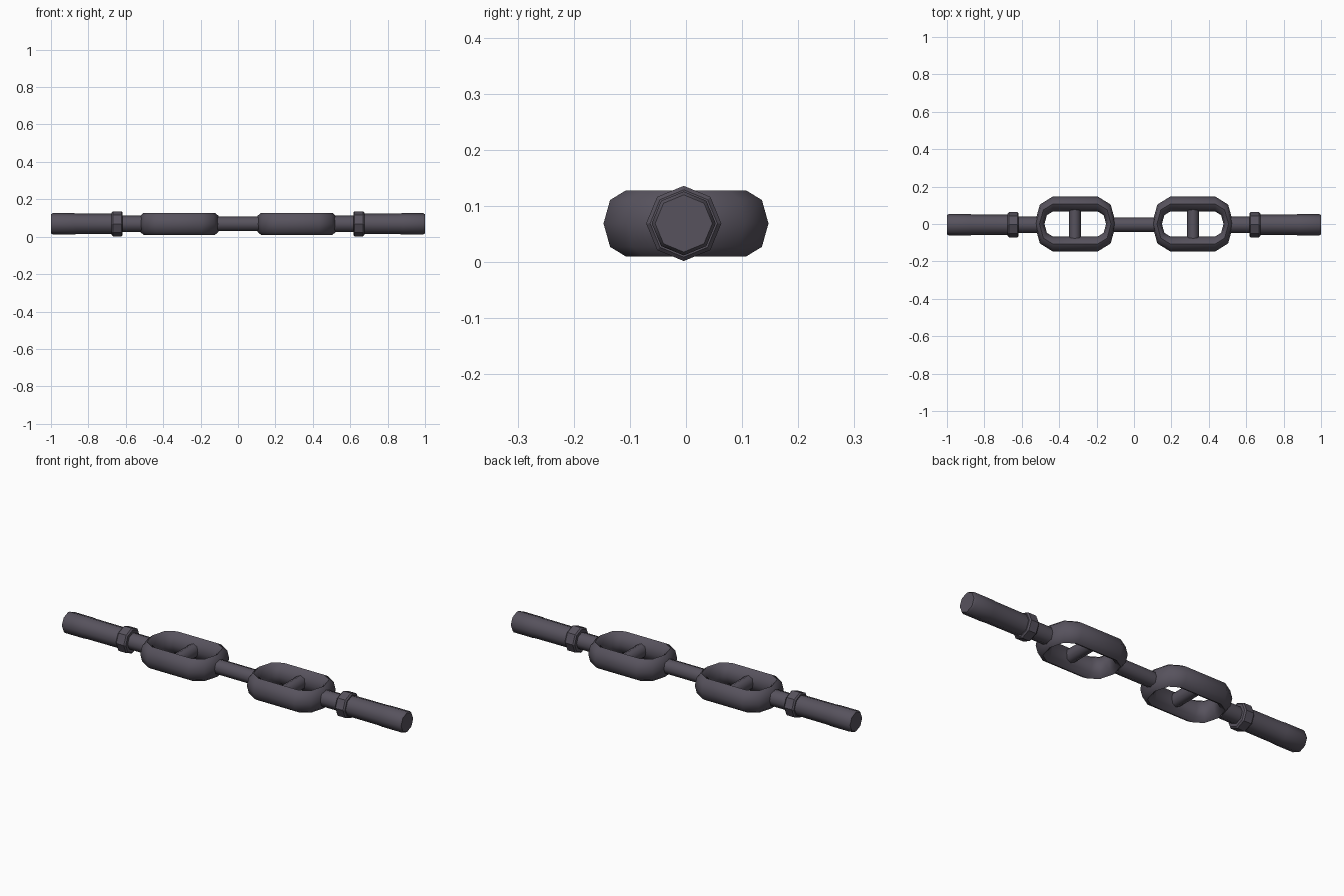
import bpy, bmesh, math

if "Cube" in bpy.data.objects:
    bpy.data.objects.remove(bpy.data.objects["Cube"])

CY, CZ = -0.004, 0.069      # axis of the bar
SIDES = 8

steel = bpy.data.materials.new("dark steel")
steel.diffuse_color = (0.095, 0.085, 0.11, 1)
steel.use_nodes = True
steel.node_tree.nodes["Principled BSDF"].inputs["Base Color"].default_value = steel.diffuse_color


def finish(name, bm, angle=60):
    bmesh.ops.recalc_face_normals(bm, faces=bm.faces[:])
    mesh = bpy.data.meshes.new(name)
    bm.to_mesh(mesh)
    bm.free()
    mesh.materials.append(steel)
    ob = bpy.data.objects.new(name, mesh)
    bpy.context.collection.objects.link(ob)
    bpy.ops.object.select_all(action='DESELECT')
    ob.select_set(True)
    bpy.context.view_layer.objects.active = ob
    bpy.ops.object.shade_smooth_by_angle(angle=math.radians(angle))
    return ob


def bridge(bm, a, b):
    n = len(a)
    for i in range(n):
        bm.faces.new((a[i], a[(i + 1) % n], b[(i + 1) % n], b[i]))


def lathe_x(name, profile, angle=60):
    """Eight-sided solid around the bar axis from (x, radius) pairs."""
    bm = bmesh.new()
    rings = []
    for x, r in profile:
        rings.append([bm.verts.new((x, CY + r * math.sin(k * math.tau / SIDES),
                                    CZ + r * math.cos(k * math.tau / SIDES)))
                      for k in range(SIDES)])
    for a, b in zip(rings, rings[1:]):
        bridge(bm, a, b)
    bm.faces.new(rings[0])
    bm.faces.new(rings[-1])
    return finish(name, bm, angle)


def link(name, cx):
    """Stretched ring: two half ellipses joined by straight sides."""
    bm = bmesh.new()
    rings = []
    for side, start in ((1, -90), (-1, 90)):
        for j in range(5):
            t = math.radians(start + 45 * j)
            ring = []
            for k in range(SIDES):
                p = k * math.tau / SIDES
                r = 0.107 + 0.040 * math.cos(p)
                ring.append(bm.verts.new((cx + side * 0.12 + r * math.cos(t) / 1.5,
                                          r * math.sin(t),
                                          CZ + 0.059 * math.sin(p))))
            rings.append(ring)
    for i, ring in enumerate(rings):
        bridge(bm, ring, rings[(i + 1) % len(rings)])
    return finish(name, bm)


def crossbar(name, cx):
    bm = bmesh.new()
    ends = [[bm.verts.new((cx + 0.032 * math.cos(k * math.tau / SIDES), y,
                           CZ + 0.036 * math.sin(k * math.tau / SIDES)))
             for k in range(SIDES)] for y in (-0.1, 0.1)]
    bridge(bm, *ends)
    bm.faces.new(ends[0])
    bm.faces.new(ends[1])
    return finish(name, bm)


# Thin rod joining the two links
lathe_x("middle_rod", [(-0.13, 0.039), (0.13, 0.039)])

for side, s in (("left", -1), ("right", 1)):
    link(side + "_link", s * 0.314)
    crossbar(side + "_crossbar", s * 0.316)
    lathe_x(side + "_neck", [(s * 0.50, 0.044), (s * 0.64, 0.044)])
    # Collar with chamfered edges
    lathe_x(side + "_collar", [(s * 0.617, 0.060), (s * 0.624, 0.067),
                               (s * 0.668, 0.067), (s * 0.675, 0.060)], 30)
    # Outer grip, slightly thicker towards the chamfered tip
    lathe_x(side + "_grip", [(s * 0.64, 0.054), (s * 0.86, 0.055), (s * 0.88, 0.057),
                             (s * 0.99, 0.057), (s * 1.0, 0.051)])
